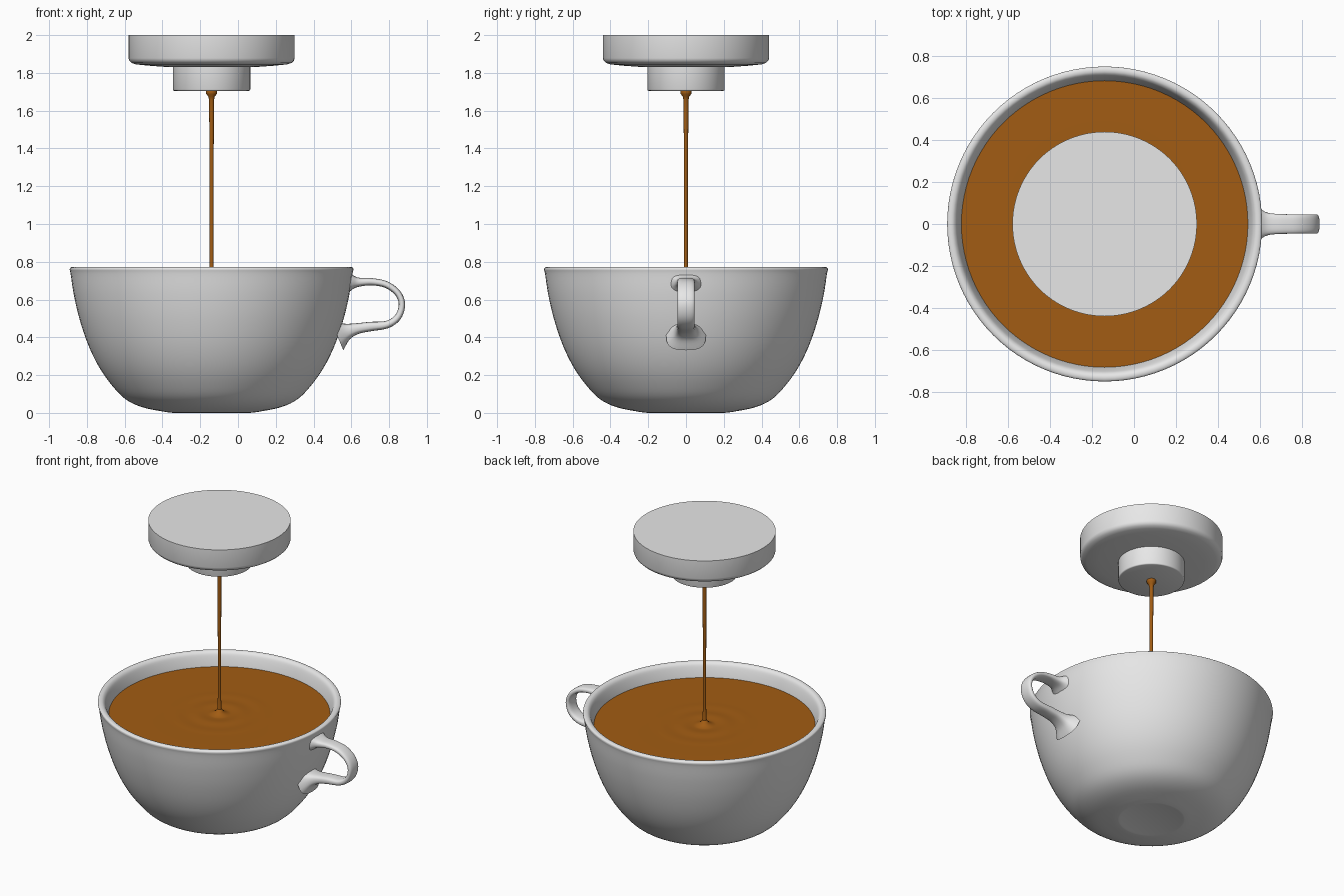
import bpy, bmesh, math
from mathutils import Vector

if "Cube" in bpy.data.objects:
    bpy.data.objects.remove(bpy.data.objects["Cube"])

CX = -0.14  # shared axis of cup, stream and spout


def material(name, rgb):
    m = bpy.data.materials.new(name)
    m.diffuse_color = (*rgb, 1)
    m.use_nodes = True
    m.node_tree.nodes["Principled BSDF"].inputs["Base Color"].default_value = m.diffuse_color
    return m


grey = material("pale_grey", (0.8, 0.8, 0.8))
brown = material("coffee_brown", (0.36, 0.108, 0.0065))


def smooth_path(pts, steps=4):
    """Catmull-Rom curve through tuples of any length."""
    out = []
    for i in range(len(pts) - 1):
        p0, p1 = pts[max(i - 1, 0)], pts[i]
        p2, p3 = pts[i + 1], pts[min(i + 2, len(pts) - 1)]
        for s in range(steps):
            t = s / steps
            out.append(tuple(
                0.5 * (2 * b + (c - a) * t + (2 * a - 5 * b + 4 * c - d) * t * t
                       + (3 * b - a - 3 * c + d) * t ** 3)
                for a, b, c, d in zip(p0, p1, p2, p3)))
    return out + [pts[-1]]


def finish(name, bm, mat, angle=35):
    bmesh.ops.recalc_face_normals(bm, faces=bm.faces)
    me = bpy.data.meshes.new(name)
    bm.to_mesh(me)
    bm.free()
    me.materials.append(mat)
    ob = bpy.data.objects.new(name, me)
    bpy.context.collection.objects.link(ob)
    bpy.ops.object.select_all(action='DESELECT')
    ob.select_set(True)
    bpy.context.view_layer.objects.active = ob
    bpy.ops.object.shade_smooth_by_angle(angle=math.radians(angle))
    return ob


def lathe(name, profile, mat, segments=96, angle=35):
    """Revolve (radius, z) points about the shared axis; radius 0 is a pole."""
    bm = bmesh.new()
    rings = []
    for r, z in profile:
        if r < 1e-5:
            rings.append([bm.verts.new((CX, 0, z))] * segments)
        else:
            rings.append([bm.verts.new((CX + r * math.cos(2 * math.pi * k / segments),
                                        r * math.sin(2 * math.pi * k / segments), z))
                          for k in range(segments)])
    for a, b in zip(rings, rings[1:]):
        for k in range(segments):
            n = (k + 1) % segments
            bm.faces.new(list(dict.fromkeys((a[k], a[n], b[n], b[k]))))
    return finish(name, bm, mat, angle)


# Cup: outer wall, rounded rim, inner wall
outer = smooth_path([(0.20, 0.0), (0.25, 0.006), (0.37, 0.031), (0.46, 0.076),
                     (0.535, 0.155), (0.60, 0.25), (0.655, 0.365), (0.70, 0.50),
                     (0.73, 0.63), (0.746, 0.735), (0.751, 0.758), (0.747, 0.769),
                     (0.732, 0.773), (0.716, 0.767), (0.702, 0.745), (0.683, 0.68),
                     (0.665, 0.58), (0.60, 0.36), (0.48, 0.16), (0.35, 0.08)])
lathe("cup", [(0, 0.003), (0.19, 0.003)] + outer + [(0, 0.06)], grey)

# Handle: rounded section swept along (x, z, half thickness, half width)
path = smooth_path([(0.56, 0.69, 0.075, 0.105), (0.60, 0.692, 0.042, 0.075),
                    (0.64, 0.692, 0.024, 0.053), (0.71, 0.694, 0.019, 0.047),
                    (0.785, 0.679, 0.018, 0.046), (0.845, 0.635, 0.017, 0.046),
                    (0.868, 0.575, 0.017, 0.046), (0.847, 0.508, 0.018, 0.046),
                    (0.79, 0.468, 0.020, 0.046), (0.70, 0.457, 0.025, 0.047),
                    (0.63, 0.446, 0.029, 0.050), (0.575, 0.430, 0.045, 0.065),
                    (0.525, 0.41, 0.085, 0.105)], 5)
bm = bmesh.new()
rings = []
N = 24
for i, (x, z, ht, hw) in enumerate(path):
    a, b = path[max(i - 1, 0)], path[min(i + 1, len(path) - 1)]
    tan = Vector((b[0] - a[0], 0, b[1] - a[1])).normalized()
    nor = Vector((-tan.z, 0, tan.x))
    ring = []
    for k in range(N):
        c, s = math.cos(2 * math.pi * k / N), math.sin(2 * math.pi * k / N)
        u = math.copysign(abs(c) ** 0.7, c) * ht
        v = math.copysign(abs(s) ** 0.7, s) * hw
        ring.append(bm.verts.new(Vector((x, v, z)) + nor * u))
    rings.append(ring)
for a, b in zip(rings, rings[1:]):
    for k in range(N):
        n = (k + 1) % N
        bm.faces.new((a[k], a[n], b[n], b[k]))
bm.faces.new(rings[0])
bm.faces.new(rings[-1])
# keep only the part outside the cup wall
bmesh.ops.bisect_plane(bm, geom=bm.verts[:] + bm.edges[:] + bm.faces[:],
                       plane_co=(0.55, 0, 0.6), plane_no=(-0.94, 0, 0.34),
                       clear_outer=True)
finish("handle", bm, grey, 60)

# Coffee surface with faint ripples, rising into the foot of the stream
ripples = [(0.684, 0.681), (0.5, 0.681)]
for i in range(25):
    r = 0.36 - 0.0125 * i
    ripples.append((r, 0.681 + 0.003 * math.cos(r * 45) * (1 - r / 0.37)))
lathe("coffee", ripples + [(0.04, 0.687), (0.025, 0.696), (0.015, 0.712), (0, 0.716)],
      brown, angle=60)

# Falling stream with a small funnel at the spout
lathe("stream", [(0, 0.69), (0.018, 0.69), (0.013, 0.72), (0.010, 0.80), (0.0105, 1.2),
                 (0.0125, 1.6), (0.013, 1.655), (0.017, 1.675), (0.028, 1.688),
                 (0.03, 1.697), (0.028, 1.708), (0, 1.708)], brown, 24, 60)

# Spout head: wide disc with a rounded lower edge, and a short nozzle
lathe("spout_head", [(0, 2.0), (0.44, 2.0), (0.44, 1.878), (0.436, 1.865),
                     (0.424, 1.853), (0.40, 1.845), (0.33, 1.838), (0.22, 1.83),
                     (0, 1.83)], grey)
lathe("nozzle", [(0, 1.84), (0.205, 1.84), (0.205, 1.712), (0.203, 1.707),
                 (0.198, 1.705), (0, 1.705)], grey, angle=50)
